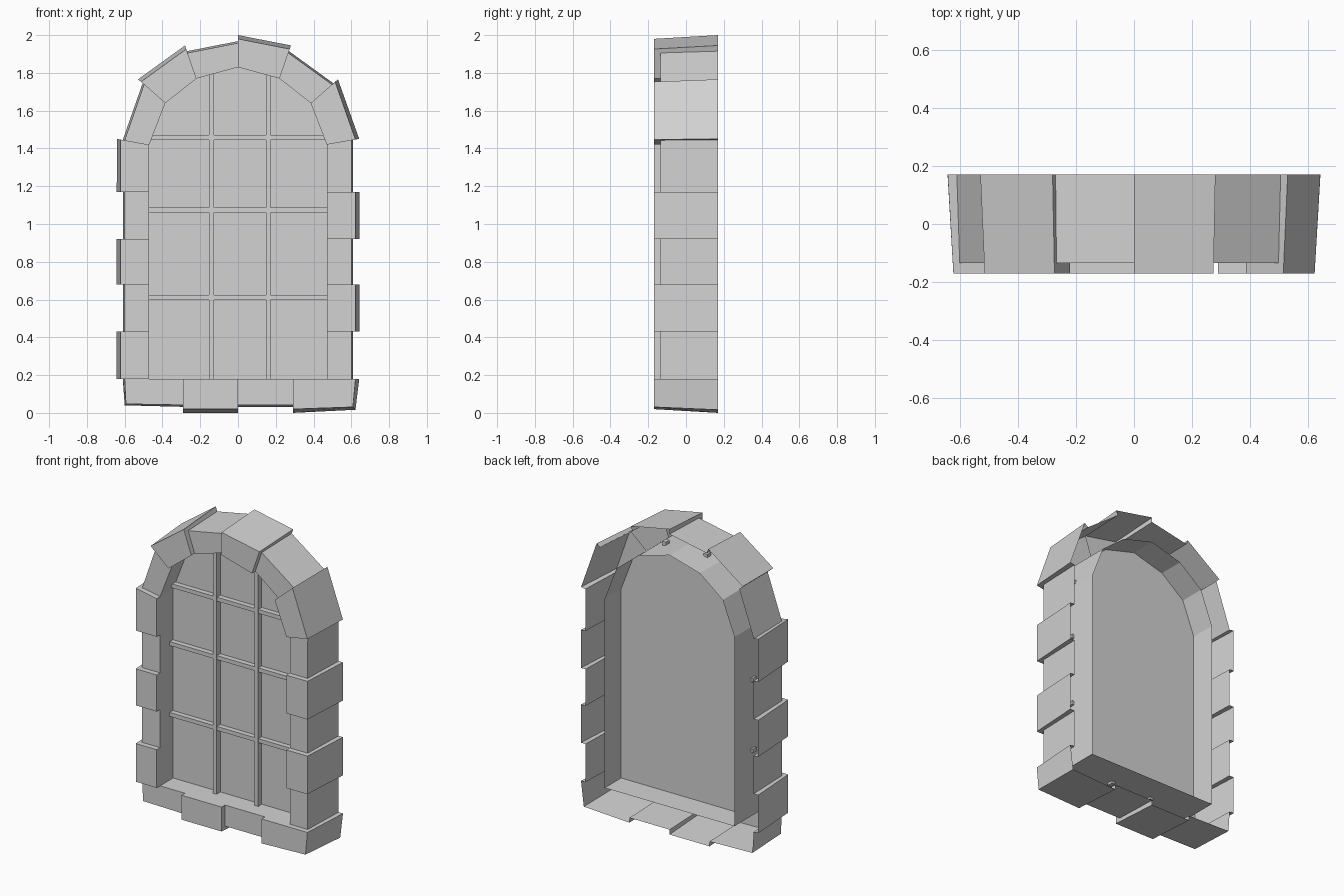
import bpy
import bmesh
from mathutils import Vector

cube = bpy.data.objects.get("Cube")
if cube:
    bpy.data.objects.remove(cube, do_unlink=True)

stone_grey = bpy.data.materials.new("stone grey")
stone_grey.use_nodes = True
colour = (0.65, 0.65, 0.65, 1)
stone_grey.diffuse_color = colour
stone_grey.node_tree.nodes["Principled BSDF"].inputs["Base Color"].default_value = colour

BACK = 0.17
PANEL_Y = 0.0


def make_object(name, bm):
    mesh = bpy.data.meshes.new(name)
    bm.to_mesh(mesh)
    bm.free()
    mesh.materials.append(stone_grey)
    obj = bpy.data.objects.new(name, mesh)
    bpy.context.collection.objects.link(obj)
    return obj


def add_face(bm, points):
    return bm.faces.new([bm.verts.new(p) for p in points])


def at(point, y):
    return (point.x, y, point.y)


# Joints between stones, as (inner, outer) points from the sill centre to the crown
left = [((0, 0.18), (0, 0.032)),
        ((-0.29, 0.18), (-0.29, 0.032))]
left += [((-0.47, z), (-0.61, z)) for z in (0.18, 0.43, 0.68, 0.92, 1.17)]
left += [((-0.47, 1.42), (-0.61, 1.445)),
         ((-0.385, 1.64), (-0.505, 1.745)),
         ((-0.22, 1.77), (-0.27, 1.915)),
         ((0, 1.83), (0, 1.968))]
left = [(Vector(i), Vector(o)) for i, o in left]


def mirror(p):
    return Vector((-p.x, p.y))


ring = left + [(mirror(i), mirror(o)) for i, o in left[-2:0:-1]]
count = len(ring)
corner_outer = Vector((-0.6, 0.04))
corners = {1: (left[2][0], corner_outer),
           count - 2: (mirror(left[2][0]), mirror(corner_outer))}


def stone_edge(joint, proud):
    """Back and front outer points of a stone at one joint."""
    inner, outer = joint
    out = (outer - inner).normalized()
    back = outer + out * (0.032 if proud else 0)
    return back, back - out * (0.02 if proud else 0.01)


def front_y(proud):
    return -0.17 if proud else -0.135


# Hollow stone surround: front, outer wall and reveal, open at the back
bm = bmesh.new()
for n in range(count):
    proud = n % 2 == 0
    y = front_y(proud)
    a, b = ring[n], ring[(n + 1) % count]
    joints = [a] + ([corners[n]] if n in corners else []) + [b]
    edges = [stone_edge(j, proud) for j in joints]
    front = [at(f, y) for _, f in edges]
    back = [at(k, BACK) for k, _ in edges]
    add_face(bm, [at(b[0], y), at(a[0], y)] + front)
    add_face(bm, [at(a[0], y), at(b[0], y), at(b[0], BACK), at(a[0], BACK)])
    for i in range(len(edges) - 1):
        add_face(bm, [front[i], back[i], back[i + 1], front[i + 1]])
    # Steps to the next stone
    y2 = front_y(not proud)
    back2, front2 = stone_edge(b, not proud)
    add_face(bm, [at(b[0], y), at(b[0], y2), at(front2, y2), front[-1]])
    add_face(bm, [front[-1], at(front2, y2), at(back2, BACK), back[-1]])
bmesh.ops.remove_doubles(bm, verts=bm.verts, dist=0.0005)
bmesh.ops.recalc_face_normals(bm, faces=bm.faces)
foremost = min(bm.faces, key=lambda f: f.calc_center_median().y)
if foremost.normal.y > 0:
    bmesh.ops.reverse_faces(bm, faces=bm.faces)
make_object("stone_surround", bm)

# Window panel filling the arch
bm = bmesh.new()
outline = [i for i, _ in ring]
panel = add_face(bm, [at(p, PANEL_Y) for p in outline])
panel.normal_update()
if panel.normal.y > 0:
    panel.normal_flip()
make_object("window_panel", bm)


# Glazing bars
def add_bar(name, low, high, depth=0.04):
    bm = bmesh.new()
    bmesh.ops.create_cube(bm, size=1)
    for v in bm.verts:
        v.co.x = high[0] if v.co.x > 0 else low[0]
        v.co.z = high[1] if v.co.z > 0 else low[1]
        v.co.y = PANEL_Y - 0.002 if v.co.y > 0 else PANEL_Y - depth
    make_object(name, bm)


BAR = 0.013
for name, x in (("right", -0.14), ("left", 0.16)):
    add_bar("upright_bar_" + name, (x - BAR, 0.165), (x + BAR, 1.81))
for name, z, half in (("lower", 0.61, 0.485), ("middle", 1.074, 0.485), ("upper", 1.457, 0.475)):
    add_bar("cross_bar_" + name, (-half, z - BAR), (half, z + BAR), 0.036)
